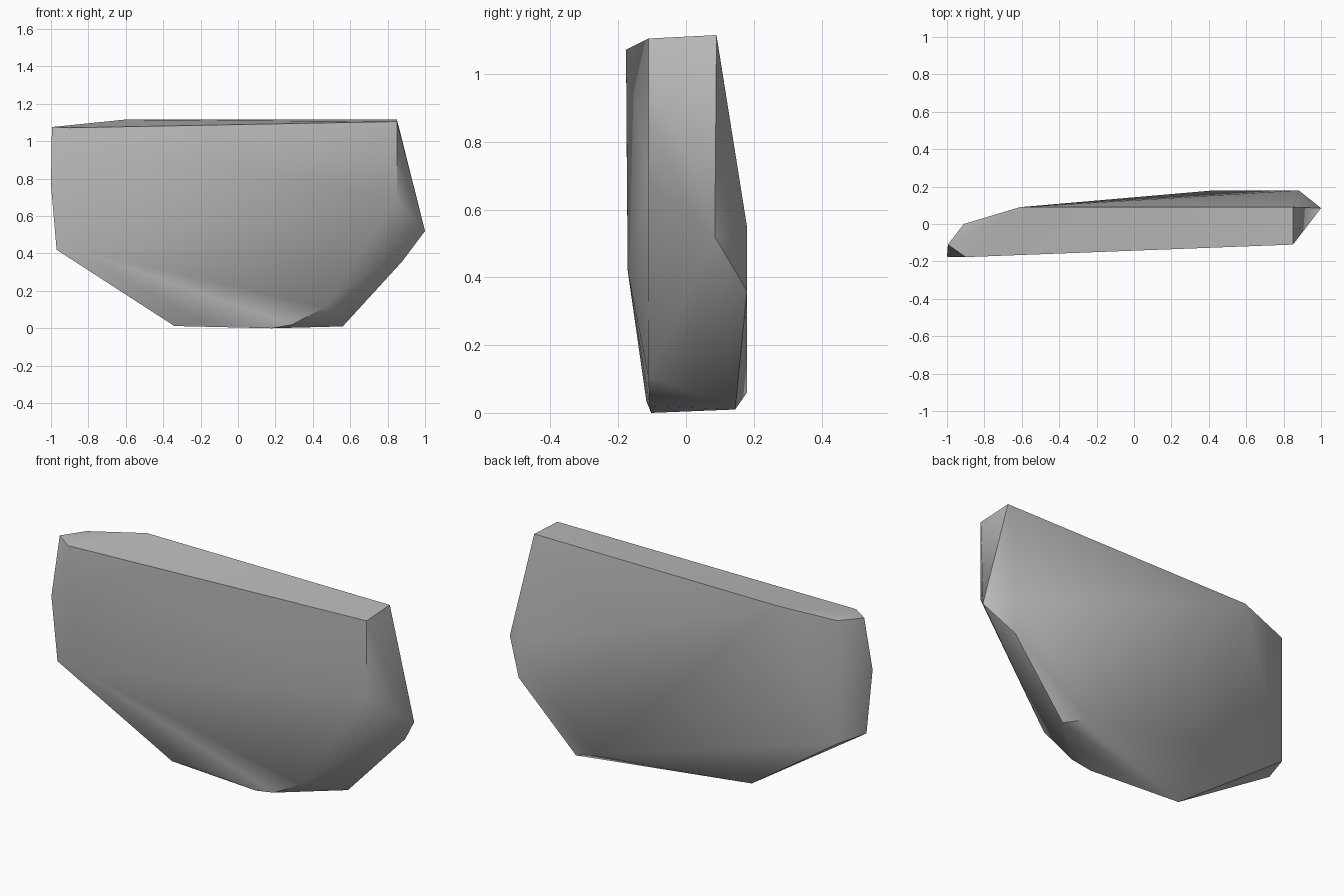
import bpy
import bmesh
from math import radians

default = bpy.data.objects.get("Cube")
if default:
    bpy.data.objects.remove(default, do_unlink=True)

# Stone colour
stone = bpy.data.materials.new("stone_grey")
stone.use_nodes = True
grey = (0.5, 0.5, 0.5, 1)
stone.diffuse_color = grey
bsdf = stone.node_tree.nodes["Principled BSDF"]
bsdf.inputs["Base Color"].default_value = grey
bsdf.inputs["Roughness"].default_value = 0.9

# Corners of the slab, grouped by the side they shape
front = [(-0.9, -0.177, 1.072), (0.85, -0.11, 1.105), (0.85, -0.11, 0.68),
         (0.46, -0.112, 0.11), (0.29, -0.107, 0.02), (0.18, -0.103, 0),
         (-0.2, -0.117, 0.035), (-0.87, -0.172, 0.42)]
back = [(-0.61, 0.09, 1.115), (0.85, 0.09, 1.115), (0.88, 0.18, 0.55),
        (0.88, 0.18, 0.36), (0.43, 0.18, 0.06), (0.56, 0.145, 0.01),
        (-0.34, -0.08, 0.012), (-0.91, 0, 0.41), (-0.91, 0, 1.08)]
ends = [(1, 0.085, 0.52), (-0.995, -0.11, 1.076),
        (-1, -0.175, 0.77), (-0.97, -0.165, 0.42)]

# Chipped rock slab: a convex skin over the corners
bm = bmesh.new()
for corner in front + back + ends:
    bm.verts.new(corner)
hull = bmesh.ops.convex_hull(bm, input=bm.verts)
loose = [v for v in bm.verts if not v.link_faces]
bmesh.ops.delete(bm, geom=loose, context='VERTS')
bmesh.ops.recalc_face_normals(bm, faces=bm.faces)

mesh = bpy.data.meshes.new("rock_slab")
bm.to_mesh(mesh)
bm.free()
mesh.materials.append(stone)
rock = bpy.data.objects.new("rock_slab", mesh)
bpy.context.collection.objects.link(rock)

# Soft shading with crisp chipped edges
bpy.ops.object.select_all(action='DESELECT')
rock.select_set(True)
bpy.context.view_layer.objects.active = rock
bpy.ops.object.shade_smooth_by_angle(angle=radians(40))
